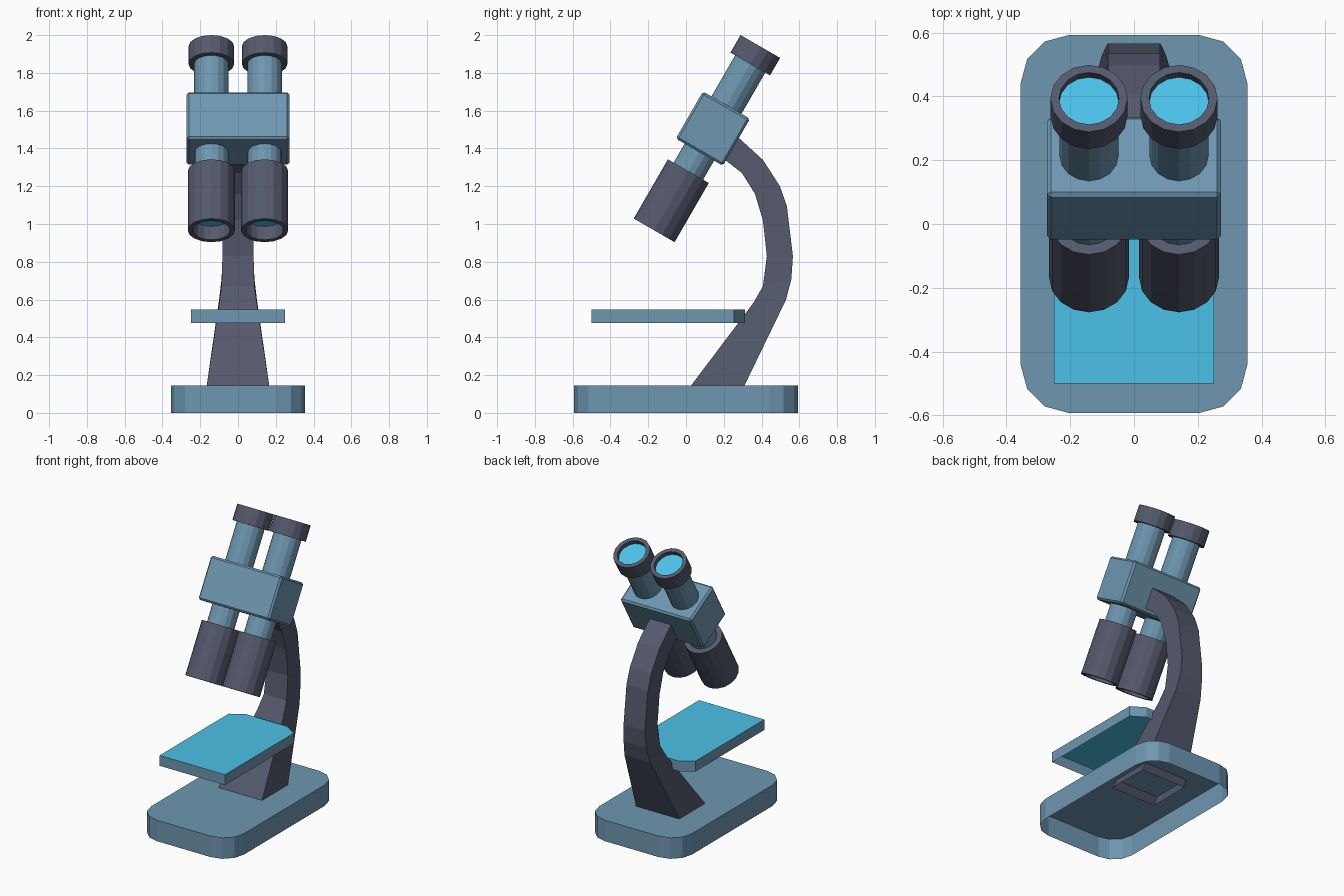
import bpy, bmesh, math
from mathutils import Matrix

cube = bpy.data.objects.get("Cube")
if cube:
    bpy.data.objects.remove(cube, do_unlink=True)


def material(name, srgb):
    color = [((c + 0.055) / 1.055) ** 2.4 for c in srgb] + [1.0]
    mat = bpy.data.materials.new(name)
    mat.use_nodes = True
    mat.diffuse_color = color
    mat.node_tree.nodes["Principled BSDF"].inputs["Base Color"].default_value = color
    return mat


BLUE = material("steel blue", (0.43, 0.59, 0.69))
DARK = material("slate grey", (0.33, 0.35, 0.425))
GLASS = material("cyan glass", (0.30, 0.77, 0.92))

# The head is tilted backwards about its centre
HEAD = Matrix.Translation((0, 0.1425, 1.505)) @ Matrix.Rotation(math.radians(-30), 4, 'X')
SIDES = 16


def add_object(name, bm, mats, matrix=None):
    mesh = bpy.data.meshes.new(name)
    bm.to_mesh(mesh)
    bm.free()
    for mat in mats:
        mesh.materials.append(mat)
    obj = bpy.data.objects.new(name, mesh)
    bpy.context.collection.objects.link(obj)
    if matrix:
        obj.matrix_world = matrix
    return obj


def loft(rings, cap_end=False):
    """Bridge equal rings of points; counter-clockwise going up faces outwards."""
    bm = bmesh.new()
    loops = [[bm.verts.new(p) for p in ring] for ring in rings]
    for low, high in zip(loops, loops[1:]):
        n = len(low)
        for j in range(n):
            k = (j + 1) % n
            bm.faces.new((low[j], low[k], high[k], high[j]))
    cap = bm.faces.new(loops[-1]) if cap_end else None
    return bm, cap


def circle(r, z, direction=1):
    return [(r * math.cos(direction * math.tau * i / SIDES),
             r * math.sin(direction * math.tau * i / SIDES), z) for i in range(SIDES)]


def tube(name, x, profile, mat):
    bm, _ = loft([circle(r, z) for r, z in profile])
    add_object(name, bm, [mat], HEAD @ Matrix.Translation((x, 0, 0)))


def lens(name, x, r, z, direction):
    bm = bmesh.new()
    bm.faces.new([bm.verts.new(p) for p in circle(r, z, direction)])
    add_object(name, bm, [GLASS], HEAD @ Matrix.Translation((x, 0, 0)))


def shell(outline, z0, z1):
    """Plate with walls and a top, open underneath."""
    return loft([[(x, y, z) for x, y in outline] for z in (z0, z1)], cap_end=True)


# Base: rounded rectangular tray
radius, outline = 0.15, []
for corner, (sx, sy) in enumerate([(1, 1), (-1, 1), (-1, -1), (1, -1)]):
    for step in range(4):
        a = math.radians(90 * corner + 30 * step)
        outline.append((sx * (0.355 - radius) + radius * math.cos(a),
                        sy * (0.592 - radius) + radius * math.sin(a)))
bm, _ = shell(outline, 0, 0.145)
add_object("base", bm, [BLUE])

# Stage: clipped rear corners, glass plate inset in its top
half = [(0.25, -0.5), (0.25, 0.255), (0.16, 0.312)]
bm, top = shell(half + [(-x, y) for x, y in reversed(half)], 0.475, 0.547)
bmesh.ops.inset_individual(bm, faces=[top], thickness=0.041, use_even_offset=True)
top.material_index = 1
add_object("stage", bm, [BLUE, GLASS])

# Arm: (front y, front z, back y, back z, half width) up the curve
sections = [
    (-0.007, 0.10, 0.288, 0.10, 0.172),
    (0.355, 0.58, 0.53, 0.60, 0.100),
    (0.407, 0.67, 0.558, 0.71, 0.087),
    (0.428, 0.83, 0.566, 0.83, 0.082),
    (0.407, 1.02, 0.534, 1.095, 0.082),
    (0.365, 1.16, 0.497, 1.20, 0.082),
    (0.296, 1.27, 0.407, 1.34, 0.082),
    (0.206, 1.34, 0.275, 1.46, 0.082),
    (0.150, 1.38, 0.215, 1.50, 0.082),
]
bm, _ = loft([[(-w, fy, fz), (w, fy, fz), (w, by, bz), (-w, by, bz)]
              for fy, fz, by, bz, w in sections], cap_end=True)
add_object("arm", bm, [DARK])

# Head block with narrow chamfered edges
bm = bmesh.new()
bmesh.ops.create_cube(bm, size=1, matrix=Matrix.Diagonal((0.545, 0.288, 0.288, 1)))
bmesh.ops.bevel(bm, geom=bm.edges[:], offset=0.012, segments=1, affect='EDGES')
add_object("head_block", bm, [BLUE], HEAD)

# Paired optics
for side, x in (("left", 0.141), ("right", -0.141)):
    tube(side + "_eye_tube", x, [(0.092, 0.13), (0.092, 0.40)], BLUE)
    tube(side + "_eye_cup", x, [(0.09, 0.395), (0.121, 0.395), (0.121, 0.502),
                                (0.094, 0.502), (0.094, 0.472)], DARK)
    lens(side + "_eye_lens", x, 0.094, 0.472, 1)
    tube(side + "_lower_tube", x, [(0.09, -0.27), (0.09, -0.13)], BLUE)
    tube(side + "_objective", x, [(0.10, -0.54), (0.10, -0.622), (0.125, -0.622),
                                  (0.125, -0.26), (0.088, -0.26)], DARK)
    lens(side + "_objective_lens", x, 0.10, -0.54, -1)
